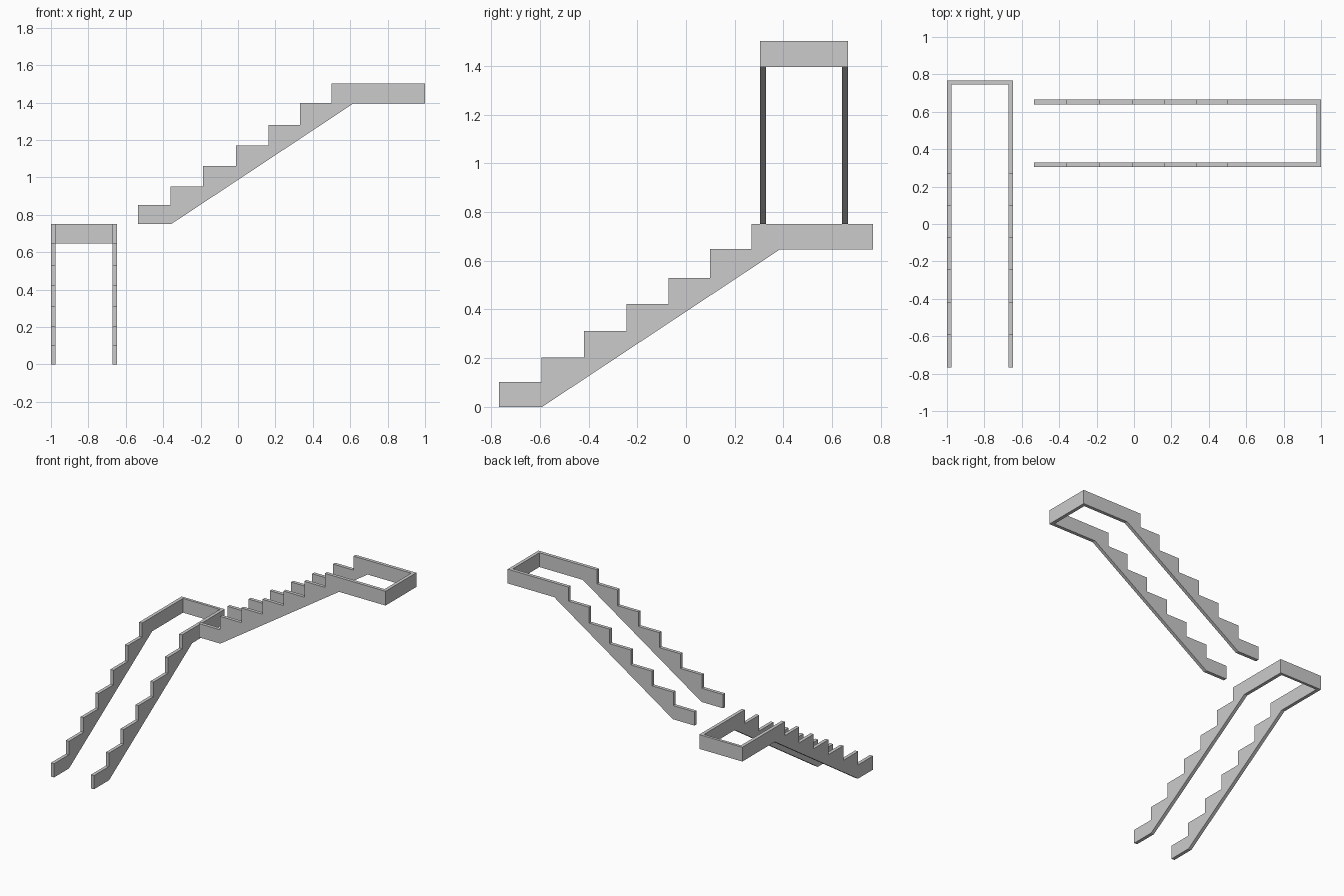
import bpy, bmesh
from mathutils import Vector

if "Cube" in bpy.data.objects:
    bpy.data.objects.remove(bpy.data.objects["Cube"])

# Stepped stringer outline: (run, rise) from the foot of a flight
RUN = [0, 0.174, 0.349, 0.523, 0.697, 0.867, 1.036, 1.535]
TOP = [0.102, 0.202, 0.311, 0.422, 0.53, 0.648, 0.752]
LANDING_BOTTOM = 0.646
T = 0.025

profile = [(0, 0)]
for i, z in enumerate(TOP):
    profile += [(RUN[i], z), (RUN[i + 1], z)]
profile += [(RUN[-1], LANDING_BOTTOM), (1.153, LANDING_BOTTOM), (0.177, 0)]


def prism(name, outline, offset):
    """Extrude a 3D outline along an offset vector into a closed solid."""
    bm = bmesh.new()
    face = bm.faces.new([bm.verts.new(p) for p in outline])
    ext = bmesh.ops.extrude_face_region(bm, geom=[face])
    verts = [v for v in ext["geom"] if isinstance(v, bmesh.types.BMVert)]
    bmesh.ops.translate(bm, verts=verts, vec=offset)
    bmesh.ops.recalc_face_normals(bm, faces=bm.faces)
    mesh = bpy.data.meshes.new(name)
    bm.to_mesh(mesh)
    bm.free()
    obj = bpy.data.objects.new(name, mesh)
    bpy.context.collection.objects.link(obj)


def flight(name, origin, along, across, inner, end_t):
    """Two stringers plus the board closing the landing end."""
    o, a, c = Vector(origin), Vector(along), Vector(across)
    up = Vector((0, 0, 1))
    for side, shift in (("near", 0), ("far", inner + T)):
        prism(f"{name}_{side}_stringer",
              [o + a * r + up * z + c * shift for r, z in profile], c * T)
    # End board fits between the two stringers
    s = RUN[-1] - end_t
    board = [(s, LANDING_BOTTOM), (s, TOP[-1]),
             (RUN[-1], TOP[-1]), (RUN[-1], LANDING_BOTTOM)]
    prism(f"{name}_landing_end_board",
          [o + a * r + up * z + c * T for r, z in board], c * inner)


# Lower flight climbs towards +y, upper flight climbs towards +x
flight("lower_flight", (-1, -0.768, 0), (0, 1, 0), (1, 0, 0), 0.304, 0.02)
flight("upper_flight", (-0.535, 0.304, 0.75), (1, 0, 0), (0, 1, 0), 0.311, 0.025)
